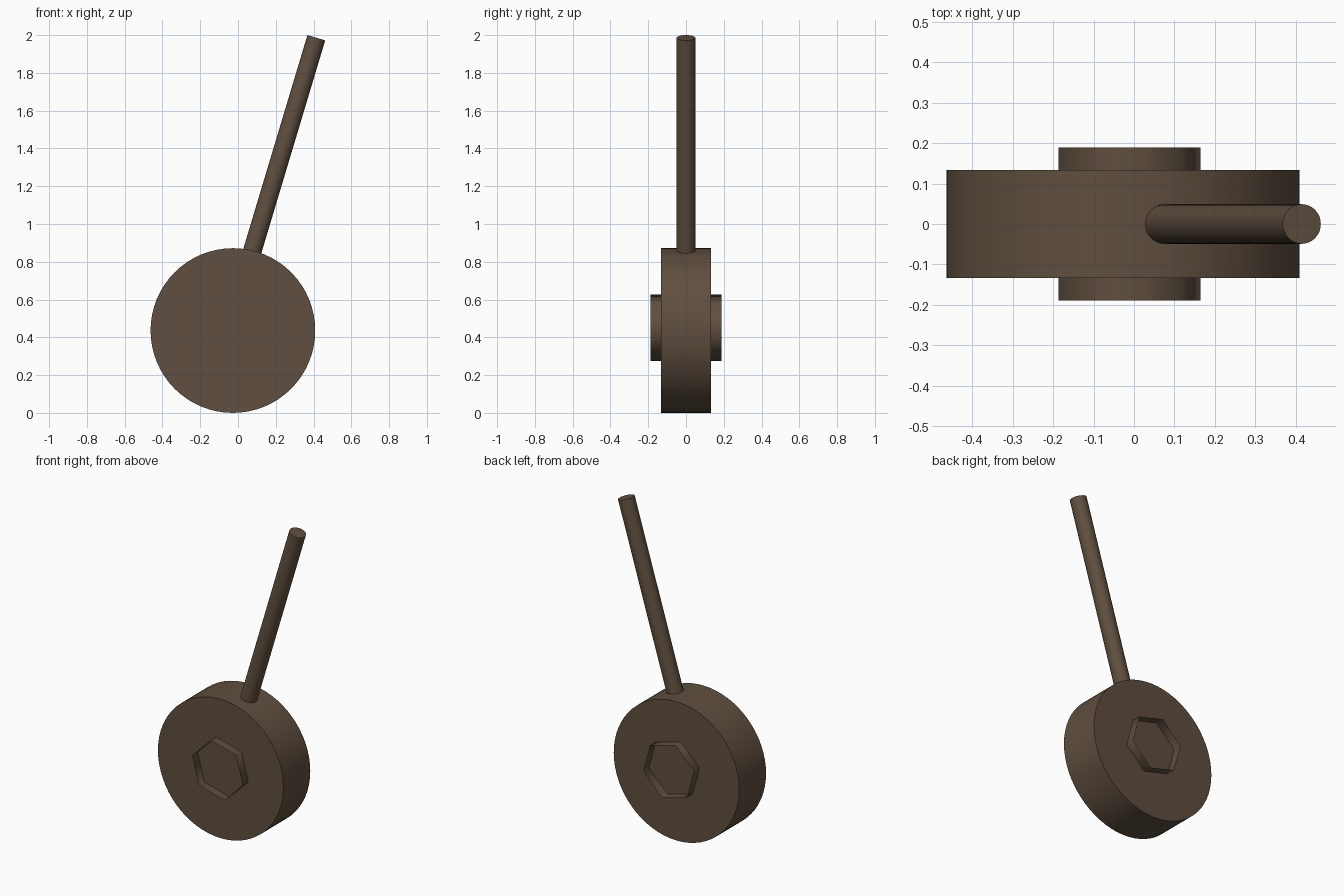
import bpy
import math
from mathutils import Vector

if "Cube" in bpy.data.objects:
    bpy.data.objects.remove(bpy.data.objects["Cube"])

brown = bpy.data.materials.new("brown")
brown.diffuse_color = (0.115, 0.077, 0.05, 1)
brown.use_nodes = True
brown.node_tree.nodes["Principled BSDF"].inputs["Base Color"].default_value = brown.diffuse_color


def rod(name, start, end, radius, sides, fill='NGON', turn=0.0):
    """Cylinder between two points, turned about its own axis."""
    a, b = Vector(start), Vector(end)
    bpy.ops.mesh.primitive_cylinder_add(
        vertices=sides, radius=radius, depth=(b - a).length, end_fill_type=fill)
    ob = bpy.context.object
    ob.name = name
    ob.data.materials.append(brown)
    rot = (b - a).to_track_quat('Z', 'Y').to_matrix().to_4x4()
    ob.matrix_world = rot
    ob.rotation_euler.rotate_axis('Z', turn)
    ob.location = (a + b) / 2
    return ob


# Round drum lying on its rim
rod("drum", (-0.027, -0.133, 0.436), (-0.027, 0.133, 0.436), 0.436, 64)
bpy.ops.object.shade_smooth_by_angle(angle=math.radians(30))

# Slanted handle, sunk slightly into the drum
top = Vector((0.4145, 0, 1.986))
axis = Vector((0.30, 0, 1)).normalized()
rod("handle", top - axis * 1.22, top, 0.049, 32)
bpy.ops.object.shade_smooth_by_angle(angle=math.radians(30))

# Open six-sided sleeve through the drum, smooth shaded
bpy.ops.mesh.primitive_cylinder_add(
    vertices=6, radius=0.182, depth=0.377, end_fill_type='NOTHING',
    location=(-0.011, 0, 0.4515))
sleeve = bpy.context.object
sleeve.name = "hex_sleeve"
sleeve.data.materials.append(brown)
# first corner points up; lean it 15 degrees away from +x
sleeve.rotation_euler = (math.radians(90), math.radians(-15), 0)
bpy.ops.object.shade_smooth()
